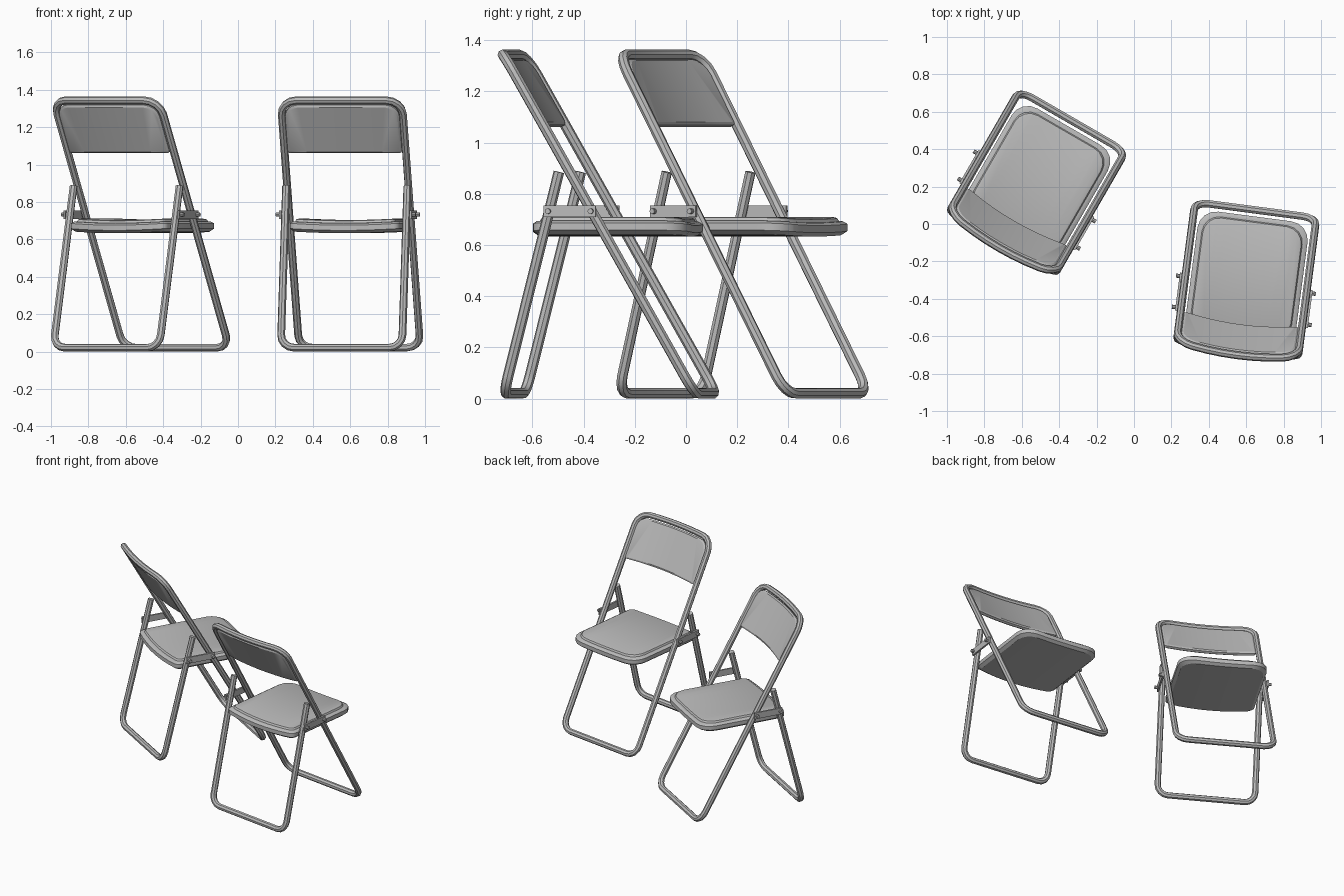
import bpy, bmesh, math
from mathutils import Vector, Matrix

if "Cube" in bpy.data.objects:
    bpy.data.objects.remove(bpy.data.objects["Cube"])

grey = bpy.data.materials.new("grey")
grey.diffuse_color = (0.50, 0.50, 0.50, 1)
grey.use_nodes = True
grey.node_tree.nodes["Principled BSDF"].inputs["Base Color"].default_value = grey.diffuse_color

HALF = 0.327                       # tube centre line, half width
FOOT, TOP = Vector((0, 0.375, 0.021)), Vector((0, -0.375, 1.343))
LEAN = (TOP - FOOT).normalized()   # direction of the long frame
LENGTH = (TOP - FOOT).length
NORMAL = Vector((1, 0, 0)).cross(LEAN)


def rounded(corners, steps=4):
    """Closed outline with rounded corners; each corner is (x, y, radius)."""
    pts = []
    for i, (x, y, r) in enumerate(corners):
        p = Vector((x, y))
        a = Vector(corners[i - 1][:2]) - p
        b = Vector(corners[(i + 1) % len(corners)][:2]) - p
        if r == 0:
            pts.append(p)
            continue
        start, end = p + a.normalized() * r, p + b.normalized() * r
        centre = start + end - p
        for k in range(steps + 1):
            t = math.pi / 2 * k / steps
            pts.append(centre + (start - centre) * math.cos(t) + (end - centre) * math.sin(t))
    return pts


def bulge(x, amount):
    return amount * max(0, 1 - (x / HALF) ** 2)


def on_frame(x, t, n=0):
    """Point on the leaning frame plane, bowed backwards near the top."""
    p = FOOT + LEAN * t + NORMAL * n + Vector((x, 0, 0))
    if t > 1.1:
        p.y -= bulge(x, 0.033)
    return p


def finish(ob, place, smooth=30):
    ob.data.materials.clear()
    ob.data.materials.append(grey)
    ob.matrix_world = place
    bpy.ops.object.select_all(action='DESELECT')
    ob.select_set(True)
    bpy.context.view_layer.objects.active = ob
    bpy.ops.object.shade_smooth_by_angle(angle=math.radians(smooth))


def tube(name, pts, closed, place):
    cu = bpy.data.curves.new(name, 'CURVE')
    cu.dimensions = '3D'
    cu.bevel_depth = 0.021
    cu.bevel_resolution = 2
    cu.use_fill_caps = True
    sp = cu.splines.new('POLY')
    sp.points.add(len(pts) - 1)
    for q, p in zip(sp.points, pts):
        q.co = (*p, 1)
    sp.use_cyclic_u = closed
    ob = bpy.data.objects.new(name, cu)
    bpy.context.collection.objects.link(ob)
    bpy.ops.object.select_all(action='DESELECT')
    ob.select_set(True)
    bpy.context.view_layer.objects.active = ob
    bpy.ops.object.convert(target='MESH')
    finish(bpy.context.view_layer.objects.active, place)


def slab(name, outline, rings, shape, place):
    """Stack of inset outlines, sliced lengthwise, then bent by shape(x, y, h)."""
    bm = bmesh.new()
    hx = max(p.x for p in outline)
    lo, hi = min(p.y for p in outline), max(p.y for p in outline)
    cy, hy = (lo + hi) / 2, (hi - lo) / 2
    loops = [[bm.verts.new((p.x * (1 - i / hx), cy + (p.y - cy) * (1 - i / hy), h))
              for p in outline] for i, h in rings]
    n = len(outline)
    for a, b in zip(loops, loops[1:]):
        for k in range(n):
            bm.faces.new((a[k], a[(k + 1) % n], b[(k + 1) % n], b[k]))
    bm.faces.new(loops[0][::-1])
    bm.faces.new(loops[-1])
    for k in range(-3, 4):
        bmesh.ops.bisect_plane(bm, geom=bm.verts[:] + bm.edges[:] + bm.faces[:],
                               plane_co=(k * 0.067, 0, 0), plane_no=(1, 0, 0))
    for v in bm.verts:
        v.co = shape(*v.co)
    bmesh.ops.recalc_face_normals(bm, faces=bm.faces[:])
    me = bpy.data.meshes.new(name)
    bm.to_mesh(me)
    bm.free()
    ob = bpy.data.objects.new(name, me)
    bpy.context.collection.objects.link(ob)
    finish(ob, place)


def seat_shape(x, y, h):
    rear = min(1, max(0, -y / 0.25))
    return Vector((x, y - rear * bulge(x, 0.035), h - bulge(x, 0.012)))


def chair(tag, place):
    # long closed loop: front feet up to the top of the back
    loop = rounded([(-HALF, 0, 0.075), (HALF, 0, 0.075), (HALF, LENGTH, 0.085)]
                   + [(k * 0.08, LENGTH, 0) for k in (2, 1, 0, -1, -2)]
                   + [(-HALF, LENGTH, 0.085)])
    tube("main_frame_" + tag, [on_frame(*p) for p in loop], True, place)

    # U-shaped rear legs
    bottom, top = Vector((0, -0.375, 0.021)), Vector((0, -0.158, 0.885))
    up = (top - bottom).normalized()
    reach = (top - bottom).length
    u = rounded([(-HALF, reach, 0), (-HALF, 0, 0.07), (HALF, 0, 0.07), (HALF, reach, 0)])
    tube("rear_legs_" + tag, [bottom + up * p.y + Vector((p.x, 0, 0)) for p in u], False, place)

    # seat with a stepped rim
    outline = rounded([(-0.297, -0.255, 0.03), (0.297, -0.255, 0.03),
                       (0.297, 0.34, 0.1), (-0.297, 0.34, 0.1)])
    slab("seat_" + tag, outline,
         [(0.02, 0.645), (0, 0.66), (0, 0.688), (0.014, 0.698), (0.026, 0.699),
          (0.032, 0.711), (0.042, 0.715)], seat_shape, place)

    # curved backrest panel between the tubes
    outline = rounded([(-0.308, 1.2, 0.015), (0.308, 1.2, 0.015),
                       (0.308, 1.495, 0.07), (-0.308, 1.495, 0.07)])
    slab("backrest_" + tag, outline,
         [(0.01, -0.015), (0, -0.008), (0, 0.008), (0.01, 0.015)], on_frame, place)

    # side brackets with bolts
    for side, s in (("left", -1), ("right", 1)):
        bpy.ops.mesh.primitive_cube_add(size=1)
        ob = bpy.context.object
        ob.name = f"{side}_bracket_{tag}"
        for v in ob.data.vertices:
            v.co = (s * 0.352 + v.co.x * 0.012, -0.112 + v.co.y * 0.205, 0.732 + v.co.z * 0.045)
        finish(ob, place)
        for end, y in (("rear", -0.196), ("front", -0.028)):
            bpy.ops.mesh.primitive_cylinder_add(vertices=8, radius=0.011, depth=0.06)
            ob = bpy.context.object
            ob.name = f"{side}_{end}_bolt_{tag}"
            ob.data.transform(Matrix.Translation((s * 0.347, y, 0.732))
                              @ Matrix.Rotation(math.pi / 2, 4, 'Y'))
            finish(ob, place)


for tag, x, y, turn in (("a", -0.517, 0.225, -30), ("b", 0.602, -0.297, -7.5)):
    chair(tag, Matrix.Translation((x, y, 0)) @ Matrix.Rotation(math.radians(turn), 4, 'Z'))
